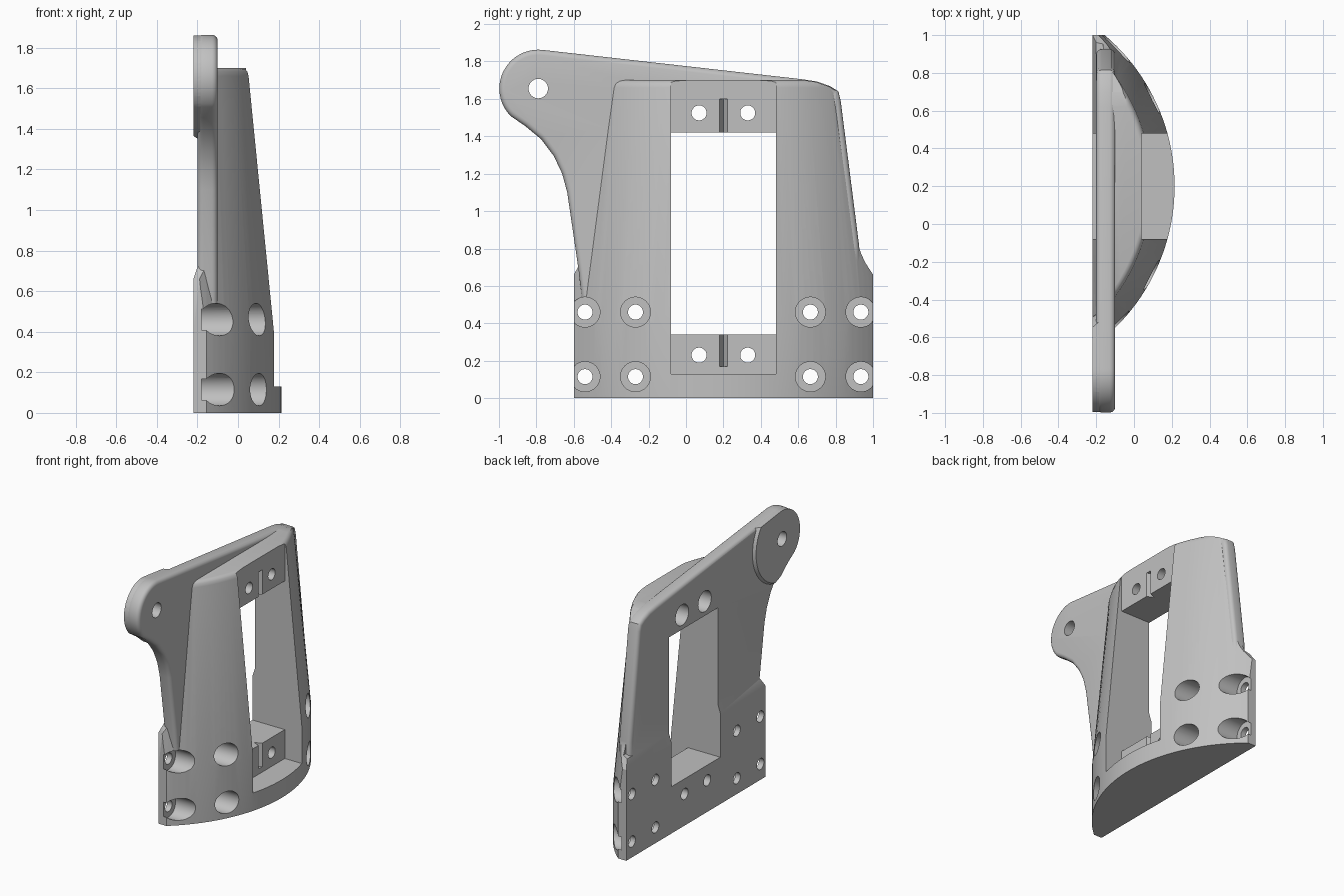
import bpy, bmesh, math

cube = bpy.data.objects.get("Cube")
if cube:
    bpy.data.objects.remove(cube, do_unlink=True)

grey = bpy.data.materials.new("plain_grey")
grey.use_nodes = True
colour = (0.53, 0.53, 0.53, 1)
grey.diffuse_color = colour
grey.node_tree.nodes["Principled BSDF"].inputs["Base Color"].default_value = colour


def loft(name, rings, rim=0):
    """Skin closed rings of equal length; optionally round the end rims."""
    bm = bmesh.new()
    loops = [[bm.verts.new(p) for p in ring] for ring in rings]
    n = len(loops[0])
    for a, b in zip(loops, loops[1:]):
        for i in range(n):
            j = (i + 1) % n
            bm.faces.new((a[i], a[j], b[j], b[i]))
    ends = [bm.faces.new(loops[0]), bm.faces.new(loops[-1])]
    bmesh.ops.recalc_face_normals(bm, faces=bm.faces[:])
    if rim:
        edges = [e for f in ends for e in f.edges]
        bmesh.ops.bevel(bm, geom=edges, offset=rim, segments=4, profile=0.5,
                        affect='EDGES', clamp_overlap=False)
        bmesh.ops.recalc_face_normals(bm, faces=bm.faces[:])
    mesh = bpy.data.meshes.new(name)
    bm.to_mesh(mesh)
    bm.free()
    mesh.materials.append(grey)
    ob = bpy.data.objects.new(name, mesh)
    bpy.context.collection.objects.link(ob)
    return ob


def prism_x(name, outline, x0, x1, rim=0):
    return loft(name, [[(x, y, z) for y, z in outline] for x in (x0, x1)], rim)


def prism_y(name, outline, y0, y1):
    return loft(name, [[(x, y, z) for x, z in outline] for y in (y0, y1)])


def arc(centre, r, start, end, n):
    angles = [math.radians(start + (end - start) * i / n) for i in range(n + 1)]
    return [(centre[0] + r * math.cos(a), centre[1] + r * math.sin(a)) for a in angles]


def rod(name, y, z, x0, x1, r):
    return prism_x(name, arc((y, z), r, 0, 351, 39), x0, x1)


def measure(mesh):
    """Volume, and whether the surface is closed."""
    bm = bmesh.new()
    bm.from_mesh(mesh)
    result = bm.calc_volume(), all(e.is_manifold for e in bm.edges)
    bm.free()
    return result


def combine(target, tool, operation):
    """Boolean that takes the first solver giving a sound solid."""
    before = measure(target.data)[0]
    mod = target.modifiers.new("combine", 'BOOLEAN')
    mod.operation, mod.object = operation, tool
    for solver in ('MANIFOLD', 'EXACT'):
        mod.solver = solver
        graph = bpy.context.evaluated_depsgraph_get()
        mesh = bpy.data.meshes.new_from_object(target.evaluated_get(graph))
        after, closed = measure(mesh)
        grown = after > before
        if closed and after > before * 0.3 and grown == (operation == 'UNION'):
            break
    target.modifiers.clear()
    target.data = mesh
    bpy.data.objects.remove(tool, do_unlink=True)


# Arched body: circular segments that shrink towards the top
def segment(z, cx, r, n=48):
    half = math.acos((-0.22 - cx) / r)
    return [(cx + r * math.cos(t), 0.2 + r * math.sin(t), z)
            for t in (half * (2 * i / n - 1) for i in range(n + 1))]


bracket = loft("bracket", [
    segment(0, -0.835, 1.05), segment(0.4, -0.835, 1.05),
    segment(1.66, -0.888, 0.981), segment(1.682, -0.889, 0.976),
    segment(1.695, -0.89, 0.965), segment(1.7, -0.89, 0.95)])

# Trim the body to its side outline and step its back above the base
shoulder = [(0.62, 1.705), (0.7, 1.693), (0.77, 1.668), (0.815, 1.64), (0.827, 1.59)]
body_outline = [(-0.6, -0.1), (-0.6, 0.66), (-0.56, 0.73), (-0.56, 1.8), (0.6, 1.8)]
body_outline += [(y - 0.003, z - 0.003) for y, z in shoulder]
body_outline += [(0.922, 0.82), (0.935, 0.775), (0.958, 0.725), (1, 0.66), (1, -0.1)]
combine(bracket, prism_x("body_limit", body_outline, -0.4, 0.4), 'INTERSECT')
back_step = [(-0.4, 0.66), (-0.22, 0.66), (-0.2, 0.72), (-0.165, 0.735),
             (-0.165, 2), (-0.4, 2)]
combine(bracket, prism_y("back_step", back_step, -2, 2), 'DIFFERENCE')

# Side plate with rounded rims
EAR = (-0.79, 1.655)
neck = [(-0.575, 0.69), (-0.635, 1.1), (-0.662, 1.2), (-0.707, 1.295),
        (-0.775, 1.385), (-0.86, 1.455)]
plate_outline = ([(-0.53, 0.3)] + neck + arc(EAR, 0.208, 225, 84, 24) + shoulder
                 + [(0.925, 0.82), (0.928, 0.6), (0.9, 0.3)])
combine(bracket, prism_x("side_plate", plate_outline, -0.2, -0.1, 0.028), 'UNION')


# Raised pad behind the ear
def pad_ring(x, r):
    top = 83 - math.degrees(math.acos(0.205 / r))
    outline = ([(-0.772, 1.389), (-0.857, 1.459)] + arc(EAR, 0.205, 225, 84, 24)
               + arc(EAR, r, top, -75, 16))
    return [(x, y, z) for y, z in outline]


combine(bracket, loft("ear_pad", [pad_ring(-0.22, 0.3), pad_ring(-0.16, 0.34)]), 'UNION')

# Front pocket joined to the window through the body
opening = [(-1, 0.34), (0.04, 0.34), (0.04, 0.13), (1, 0.13),
           (1, 2), (0.04, 2), (0.04, 1.42), (-1, 1.42)]
cutters = [prism_y("window", opening, -0.08, 0.48)]

# Centre V grooves above and below the window
for z0, z1 in ((0.17, 0.36), (1.4, 1.6)):
    vee = [(0.06, 0.17), (0.06, 0.23), (-0.01, 0.2)]
    cutters.append(loft("groove", [[(x, y, z) for x, y in vee] for z in (z0, z1)]))

# Base screw holes, recessed from the front
for y in (-0.54, -0.27, 0.665, 0.935):
    for z in (0.115, 0.46):
        cutters += [rod("screw_recess", y, z, -0.18, 1, 0.08),
                    rod("screw_hole", y, z, -1, 0.9, 0.04)]

# Window block holes, the upper pair recessed from the back
for y in (0.07, 0.33):
    cutters += [rod("block_hole", y, z, -1, 1, 0.04) for z in (0.23, 1.525)]
    cutters.append(rod("block_recess", y, 1.525, -1.1, -0.08, 0.075))

# Ear pivot hole
cutters.append(rod("pivot_hole", *EAR, -1, 1, 0.052))

for cutter in cutters:
    combine(bracket, cutter, 'DIFFERENCE')

# Smooth shading with sharp edges kept
bpy.context.view_layer.update()
bracket.select_set(True)
bpy.context.view_layer.objects.active = bracket
bpy.ops.object.shade_smooth_by_angle(angle=math.radians(30))
